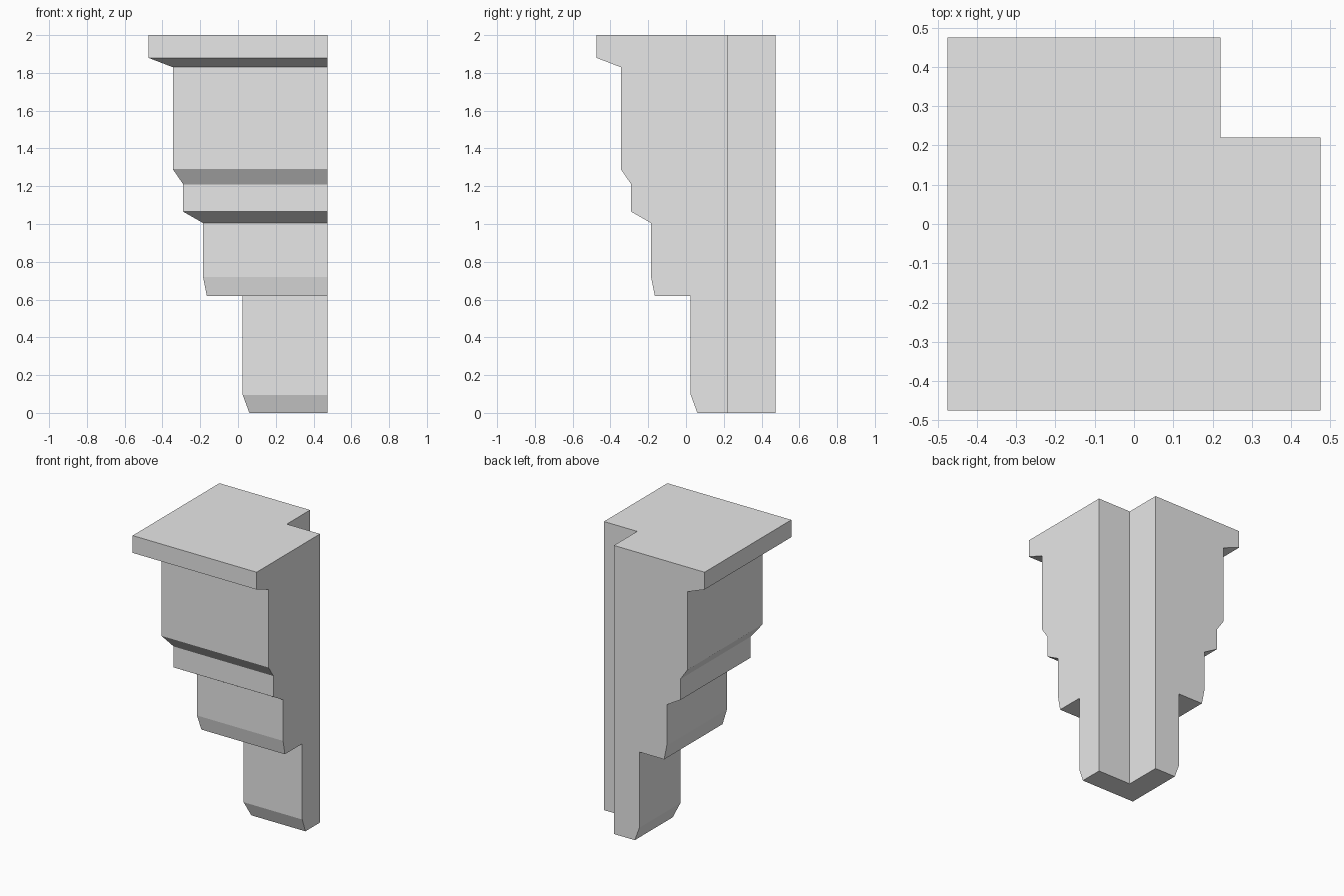
import bpy
import bmesh

if "Cube" in bpy.data.objects:
    bpy.data.objects.remove(bpy.data.objects["Cube"], do_unlink=True)

END = 0.475    # where both arms of the bracket stop
INNER = 0.22   # inside faces of the re-entrant corner

# Moulding profile: (outward position, height), from the top down
outer = [(-0.475, 2), (-0.475, 1.88), (-0.345, 1.83), (-0.345, 1.29),
         (-0.29, 1.21), (-0.29, 1.065), (-0.185, 1.005), (-0.185, 0.72),
         (-0.165, 0.62), (0.025, 0.62), (0.025, 0.095), (0.06, 0)]
profile = outer + [(INNER, 0), (INNER, 2)]

# Plain stone colour
stone = bpy.data.materials.new("light_grey_stone")
stone.use_nodes = True
grey = (0.8, 0.8, 0.8, 1)
stone.diffuse_color = grey
stone.node_tree.nodes["Principled BSDF"].inputs["Base Color"].default_value = grey

# Sweep the profile along two arms that meet in a mitred corner
bm = bmesh.new()
right_end = [bm.verts.new((END, p, z)) for p, z in profile]
mitre = [bm.verts.new((p, p, z)) for p, z in profile]
back_end = [bm.verts.new((p, END, z)) for p, z in profile]

for a, b in ((right_end, mitre), (mitre, back_end)):
    for i in range(len(profile)):
        j = (i + 1) % len(profile)
        bm.faces.new((a[i], a[j], b[j], b[i]))

# Flat arm ends
bm.faces.new(right_end)
bm.faces.new(back_end)
bmesh.ops.recalc_face_normals(bm, faces=bm.faces)

mesh = bpy.data.meshes.new("corner_bracket")
bm.to_mesh(mesh)
bm.free()
mesh.materials.append(stone)
bracket = bpy.data.objects.new("corner_bracket", mesh)
bpy.context.collection.objects.link(bracket)
